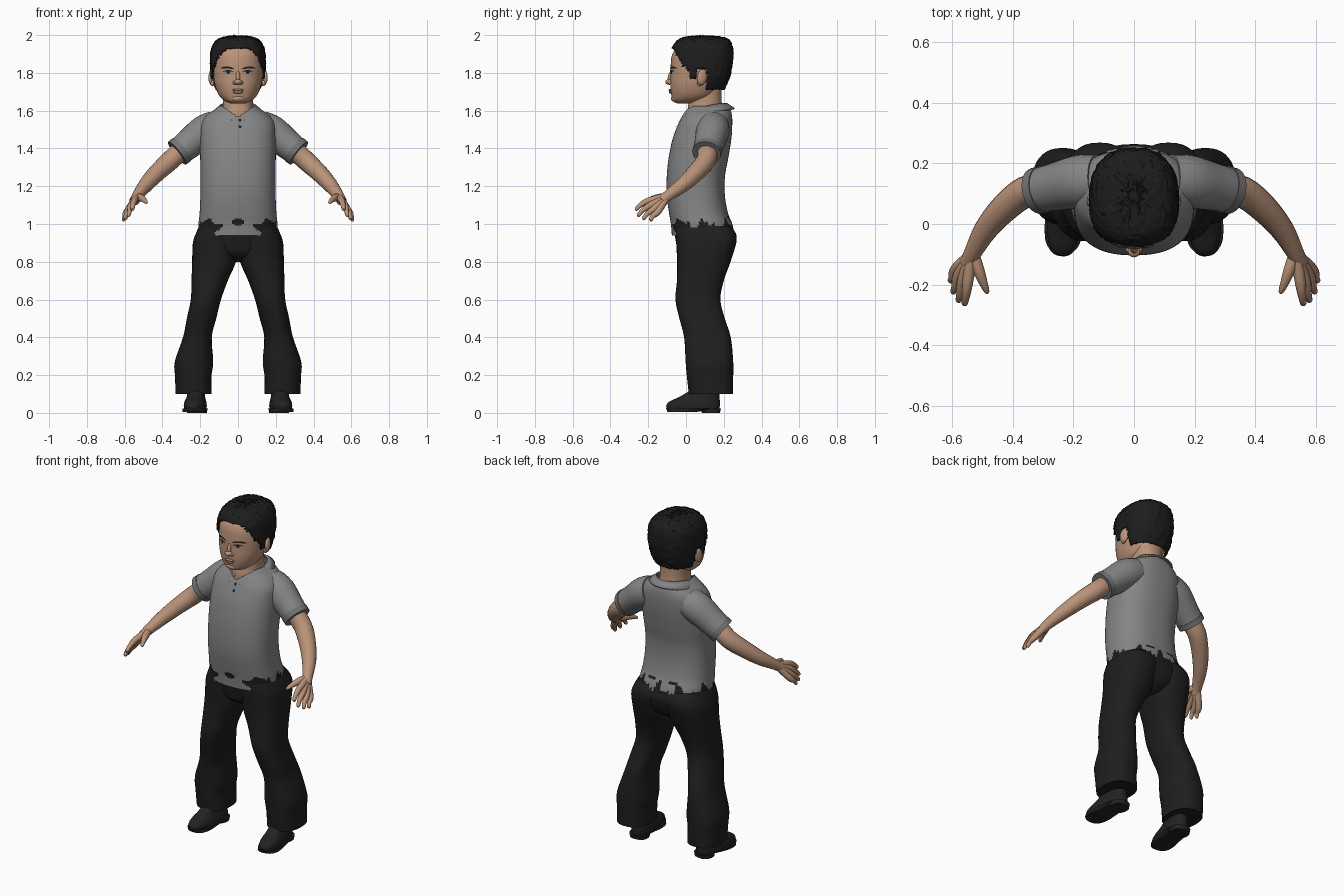
import bpy, bmesh, random
from math import sin, cos, pi, atan2, radians
from mathutils import Vector
from mathutils.bvhtree import BVHTree

random.seed(4)
if "Cube" in bpy.data.objects:
    bpy.data.objects.remove(bpy.data.objects["Cube"])


def material(name, rgb):
    m = bpy.data.materials.new(name)
    m.use_nodes = True
    m.diffuse_color = (*rgb, 1)
    bsdf = m.node_tree.nodes["Principled BSDF"]
    bsdf.inputs["Base Color"].default_value = (*rgb, 1)
    bsdf.inputs["Roughness"].default_value = 0.8
    return m


SKIN = material("skin", (0.49, 0.29, 0.19))
LIP = material("lip", (0.37, 0.20, 0.14))
HAIR = material("hair black", (0.012, 0.012, 0.013))
SHIRT = material("shirt grey", (0.235, 0.235, 0.235))
TRIM = material("trim grey", (0.17, 0.17, 0.17))
TROUSER = material("trouser black", (0.013, 0.013, 0.013))
SHOE = material("shoe black", (0.016, 0.016, 0.017))
EYE = material("eye grey", (0.33, 0.29, 0.26))


def finish(name, bm, *mats):
    bmesh.ops.recalc_face_normals(bm, faces=bm.faces)
    me = bpy.data.meshes.new(name)
    bm.to_mesh(me)
    bm.free()
    for m in mats:
        me.materials.append(m)
    ob = bpy.data.objects.new(name, me)
    bpy.context.collection.objects.link(ob)
    bpy.ops.object.select_all(action="DESELECT")
    ob.select_set(True)
    bpy.context.view_layer.objects.active = ob
    bpy.ops.object.shade_smooth_by_angle(angle=radians(50))
    return ob


def smooth(rows, steps):
    """Catmull-Rom interpolation of rows of numbers."""
    p = [Vector(r) for r in rows]
    p = [p[0]] + p + [p[-1]]
    out = []
    for a, b, c, d in zip(p, p[1:], p[2:], p[3:]):
        for i in range(steps):
            t = i / steps
            out.append(0.5 * (2 * b + (c - a) * t + (2 * a - 5 * b + 4 * c - d) * t * t
                              + (3 * b - a - 3 * c + d) * t ** 3))
    return out + [p[-1]]


def skin_rings(rings, caps):
    bm = bmesh.new()
    loops = [[bm.verts.new(v) for v in ring] for ring in rings]
    n = len(loops[0])
    for a, b in zip(loops, loops[1:]):
        for i in range(n):
            j = (i + 1) % n
            bm.faces.new((a[i], a[j], b[j], b[i]))
    if caps:
        bm.faces.new(loops[0])
        bm.faces.new(loops[-1])
    return bm


def stack(rows, seg=40, steps=4, power=2.2, side=1, caps=True):
    """Level rings given as height, centre x, half width, front y, back y."""
    rings = []
    for z, cx, rx, yf, yb in smooth(rows, steps):
        ring = []
        for i in range(seg):
            s, c = sin(2 * pi * i / seg), cos(2 * pi * i / seg)
            e = 2 / power
            x = abs(s) ** e * (1 if s > 0 else -1)
            y = abs(c) ** e * (1 if c > 0 else -1)
            ring.append((side * (cx + rx * x), (yf + yb) / 2 - (yb - yf) / 2 * y, z))
        rings.append(ring)
    return skin_rings(rings, caps)


def tube(name, rows, mat, side=1, seg=20, steps=4):
    """Round limb along points of x, y, z, radius."""
    rows = smooth(rows, steps)
    pts = [r.xyz for r in rows]
    rings = []
    for i, p in enumerate(pts):
        d = (pts[min(i + 1, len(pts) - 1)] - pts[max(i - 1, 0)]).normalized()
        u = d.cross(Vector((0, 0, 1))).normalized()
        w = d.cross(u)
        ring = [p + rows[i].w * (u * cos(2 * pi * k / seg) + w * sin(2 * pi * k / seg)) for k in range(seg)]
        rings.append([(side * v.x, v.y, v.z) for v in ring])
    return finish(name, skin_rings(rings, True), mat)


def blob(name, loc, scale, mat, rot=(0, 0, 0)):
    bm = bmesh.new()
    bmesh.ops.create_uvsphere(bm, u_segments=20, v_segments=12, radius=1)
    ob = finish(name, bm, mat)
    ob.location, ob.scale, ob.rotation_euler = loc, scale, rot
    return ob


def decal(name, tree, x, z, rx, rz, mat, lift=0.003, arch=0.0, tilt=0.0):
    """Thin oval plate laid on a surface from the front."""
    bm = bmesh.new()
    def at(u, v):
        px, pz = x + rx * u, z + rz * v - arch * u * u + tilt * u
        hit = tree.ray_cast(Vector((px, -1, pz)), Vector((0, 1, 0)))[0]
        return bm.verts.new((px, hit.y - lift, pz))
    rings = [[at(r * cos(pi * k / 12), r * sin(pi * k / 12)) for k in range(24)] for r in (1, 0.6, 0.2)]
    for a, b in zip(rings, rings[1:]):
        for k in range(24):
            bm.faces.new((a[k], a[k - 1], b[k - 1], b[k]))
    bm.faces.new(rings[-1])
    return finish(name, bm, mat)


# Head and neck
head = stack([(1.638, 0, .035, -.045, .06), (1.65, 0, .068, -.068, .10), (1.68, 0, .10, -.077, .15),
              (1.73, 0, .121, -.083, .18), (1.78, 0, .130, -.082, .20), (1.84, 0, .133, -.081, .22),
              (1.90, 0, .128, -.072, .225), (1.95, 0, .10, -.035, .20), (1.985, 0, .04, .03, .12)])
face_tree = BVHTree.FromBMesh(head)
finish("head", head, SKIN)
finish("neck", stack([(1.5, 0, .12, .01, .22), (1.58, 0, .092, .004, .21), (1.63, 0, .08, .012, .19),
                      (1.74, 0, .082, .02, .19)]), SKIN)

# Hair cap trimmed along the hairline
HAIRLINE = [(-.2, 1.93), (-.066, 1.93), (-.03, 1.86), (.0, 1.82), (.03, 1.77), (.055, 1.77),
            (.06, 1.82), (.11, 1.82), (.115, 1.715), (.4, 1.69)]


def hairline(y):
    for (a, za), (b, zb) in zip(HAIRLINE, HAIRLINE[1:]):
        if a <= y <= b:
            return za + (zb - za) * (y - a) / (b - a)


hair = stack([(1.69, 0, .105, -.07, .19), (1.73, 0, .132, -.088, .212), (1.78, 0, .143, -.09, .232),
              (1.85, 0, .147, -.087, .247), (1.92, 0, .142, -.078, .25), (1.96, 0, .125, -.058, .24),
              (1.982, 0, .10, -.03, .215), (1.993, 0, .06, .02, .17), (1.995, 0, .015, .08, .11)],
             seg=88, steps=5, power=2.4)
bmesh.ops.delete(hair, geom=[f for f in hair.faces if f.calc_center_median().z < hairline(f.calc_center_median().y)],
                 context="FACES")
for v in hair.verts:
    v.co += Vector([random.uniform(-.0035, .0035) for k in range(3)])
hair_cap = finish("hair", hair, HAIR)
shell = hair_cap.modifiers.new("thickness", "SOLIDIFY")
shell.thickness = 0.01

# Face
blob("nose_tip", (0, -.088, 1.752), (.021, .022, .015), SKIN)
blob("nose_bridge", (0, -.080, 1.778), (.012, .016, .035), SKIN, (-.2, 0, 0))
blob("upper_lip", (0, -.082, 1.709), (.030, .010, .007), LIP)
blob("lower_lip", (0, -.081, 1.698), (.026, .010, .008), LIP)
blob("chin", (0, -.062, 1.665), (.035, .018, .018), SKIN)
for s in (-1, 1):
    blob("nostril_wing", (s * .018, -.083, 1.748), (.010, .013, .010), SKIN)
    decal("eye_white", face_tree, s * .052, 1.802, .024, .009, EYE, .002)
    decal("iris", face_tree, s * .052, 1.803, .009, .009, HAIR, .004)
    decal("upper_lash", face_tree, s * .052, 1.812, .028, .0035, HAIR, .005, .006)
    decal("eyebrow", face_tree, s * .057, 1.829, .037, .0055, HAIR, .004, .007, s * .002)
    blob("ear", (s * .140, .085, 1.778), (.014, .028, .042), SKIN, (-.15, 0, s * .35))
    blob("earlobe", (s * .136, .073, 1.746), (.010, .014, .016), SKIN)

# Shirt body with a ragged dark lower edge
body = stack([(.94, 0, .206, -.075, .258), (1.0, 0, .209, -.08, .245), (1.06, 0, .203, -.09, .222),
              (1.15, 0, .199, -.102, .206), (1.25, 0, .198, -.102, .206), (1.35, 0, .20, -.092, .224),
              (1.45, 0, .20, -.071, .24), (1.53, 0, .195, -.041, .245), (1.575, 0, .165, -.018, .243),
              (1.605, 0, .125, -.002, .235), (1.625, 0, .098, .006, .222)],
             seg=120, steps=8, power=2.4, caps=False)
shirt_tree = BVHTree.FromBMesh(body)


def oval(x, z, cx, cz, rx, rz):
    return ((x - cx) / rx) ** 2 + ((z - cz) / rz) ** 2 < 1


def shows_trousers(c):
    x, z = abs(c.x), c.z
    if c.y < .02:
        hook = oval(x, z, .135, .995, .055, .034) and not oval(x, z, .105, 1.022, .036, .024)
        return hook or oval(x, z, 0, 1.012, .03, .02) or oval(x, z, .215, .99, .025, .035)
    a = atan2(c.x, c.y - .08)
    edge = 0.995 + .022 * sin(9 * a + 1) + .016 * sin(17 * a) + .008 * sin(41 * a)
    return z < edge or oval(x, z, .07, 1.035, .03, .008)


for f in body.faces:
    f.material_index = int(shows_trousers(f.calc_center_median()))
opening = [f for f in body.faces if f.calc_center_median().y < .07
           and f.calc_center_median().z > 1.565 + .7 * abs(f.calc_center_median().x)]
bmesh.ops.delete(body, geom=opening, context="FACES")
finish("shirt_body", body, SHIRT, TROUSER)

# Collar, placket and buttons
collar = bmesh.new()
rows = []
for k in range(49):
    a = radians(14 + 332 * k / 48)
    t = (1 + cos(a)) / 2
    top = (.098 * sin(a), .11 - .108 * cos(a), 1.64 - .058 * t * t)
    low = (.138 * sin(a), .11 - .148 * cos(a), 1.613 - .045 * t - .022 * t ** 6)
    rows.append([collar.verts.new(top), collar.verts.new(low)])
for a, b in zip(rows, rows[1:]):
    collar.faces.new((a[0], a[1], b[1], b[0]))
fold = finish("collar", collar, SHIRT).modifiers.new("thickness", "SOLIDIFY")
fold.thickness = 0.008
decal("placket", shirt_tree, .004, 1.52, .018, .048, SHIRT, .003)
for z in (1.55, 1.515):
    decal("button", shirt_tree, .01, z, .008, .008, HAIR, .007)

FINGERS = {"index": ((.55, -.20, 1.122), (.56, -.268, 1.075)), "middle": ((.566, -.187, 1.10), (.58, -.257, 1.042)),
           "ring": ((.58, -.17, 1.08), (.598, -.228, 1.025)), "little": ((.59, -.15, 1.063), (.607, -.19, 1.018))}

for s, label in ((1, "left"), (-1, "right")):
    # Sleeve and arm
    tube(label + "_sleeve", [(.12, .145, 1.515, .085), (.18, .14, 1.487, .088), (.25, .125, 1.432, .08),
                             (.318, .11, 1.378, .073)], SHIRT, s, 28)
    tube(label + "_cuff", [(.298, .115, 1.394, .078), (.322, .109, 1.375, .077)], TRIM, s, 28, 2)
    tube(label + "_arm", [(.29, .115, 1.40, .054), (.36, .105, 1.335, .052), (.43, .05, 1.27, .047),
                          (.49, -.02, 1.205, .039), (.532, -.095, 1.15, .029), (.55, -.13, 1.12, .026)], SKIN, s)
    # Hand
    for finger, (knuckle, tip) in FINGERS.items():
        k, t = Vector(knuckle), Vector(tip)
        wrist = Vector((.535, -.10, 1.145)).lerp(k, .15)
        mid = k.lerp(t, .55) + Vector((0, -.004, .004))
        tube(f"{label}_{finger}_finger", [(*wrist, .02), (*k, .0175), (*mid, .013), (*k.lerp(t, .93), .010),
                                          (*t, .004)], SKIN, s, 12)
    tube(label + "_thumb", [(.53, -.10, 1.145, .02), (.512, -.155, 1.138, .019), (.497, -.195, 1.127, .014),
                            (.486, -.222, 1.115, .009), (.483, -.229, 1.111, .003)], SKIN, s, 12)
    # Trouser leg
    leg = [(.10, .235, .096, .015, .25), (.19, .237, .096, .005, .25), (.27, .233, .102, -.002, .25),
           (.40, .215, .076, -.01, .237), (.50, .193, .078, -.035, .205), (.60, .17, .08, -.056, .182),
           (.70, .15, .096, -.048, .20), (.80, .127, .116, -.047, .236), (.90, .118, .121, -.052, .266),
           (.95, .108, .115, -.055, .264), (.99, .10, .105, -.05, .235)]
    finish(label + "_trouser_leg", stack(leg, power=2.4, side=s), TROUSER)
    # Shoe with sole and heel
    parts = {"shoe": [(.018, 0, .056, -.10, .178), (.04, 0, .058, -.105, .18), (.062, 0, .054, -.085, .18),
                      (.085, 0, .047, -.035, .178), (.12, 0, .045, .02, .175), (.17, 0, .042, .05, .17)],
             "shoe_sole": [(.006, 0, .062, -.098, .06), (.024, 0, .066, -.107, .185)],
             "shoe_heel": [(0, 0, .052, .085, .18), (.024, 0, .055, .08, .186)]}
    for part, shape in parts.items():
        ob = finish(f"{label}_{part}", stack(shape, power=2.5), SHOE)
        ob.location.x = s * .23
        ob.rotation_euler.z = s * .1

# Seat of the trousers
finish("trouser_seat", stack([(.80, 0, .06, .03, .18), (.84, 0, .14, -.035, .235), (.90, 0, .2, -.052, .258),
                              (.95, 0, .204, -.06, .262), (.99, 0, .195, -.06, .23)]), TROUSER)
